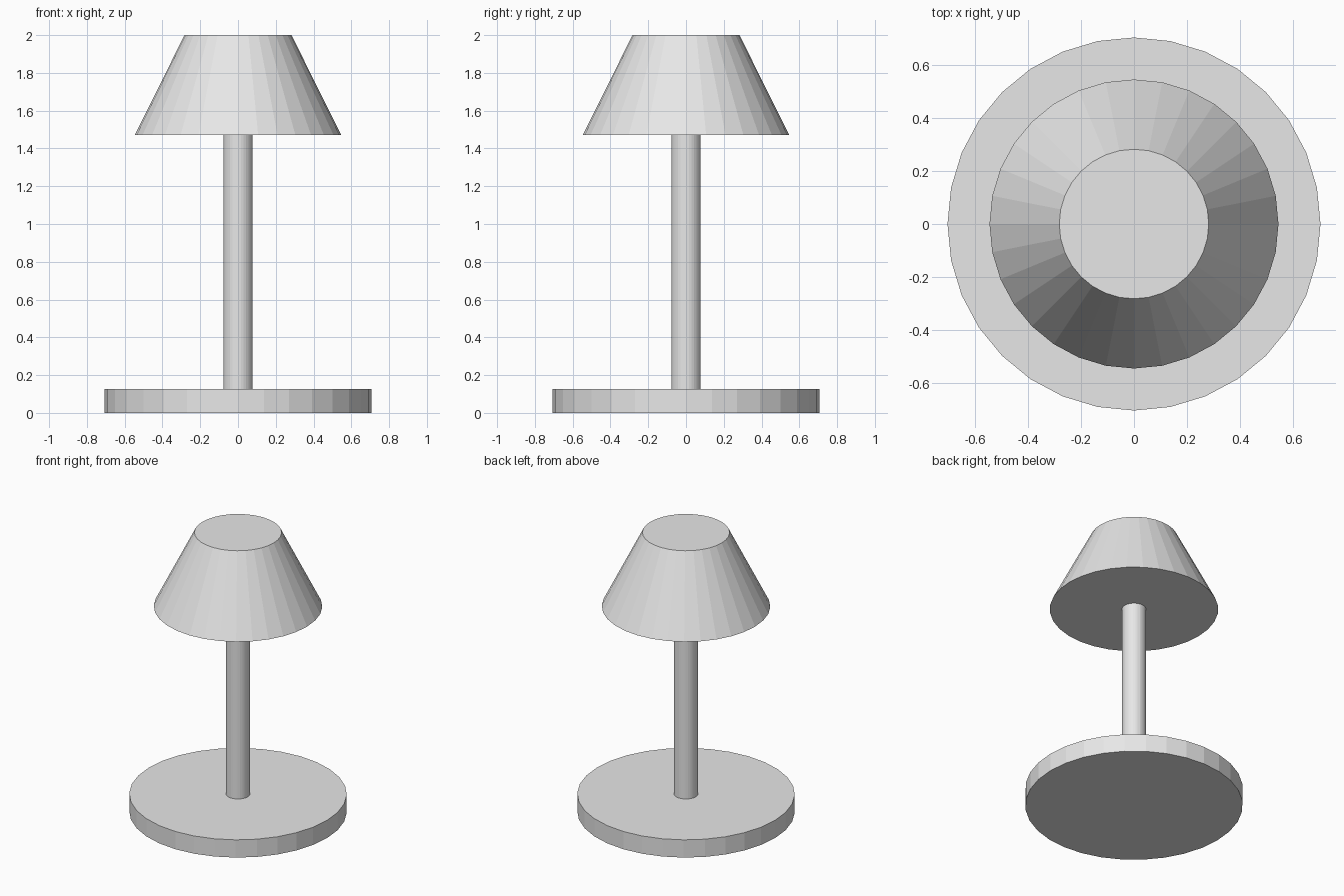
import bpy

if "Cube" in bpy.data.objects:
    bpy.data.objects.remove(bpy.data.objects["Cube"])

# One grey for the whole lamp
grey = bpy.data.materials.new("plain grey")
grey.diffuse_color = (0.8, 0.8, 0.8, 1.0)
grey.use_nodes = True
grey.node_tree.nodes["Principled BSDF"].inputs["Base Color"].default_value = grey.diffuse_color


def frustum(name, r_bottom, r_top, z_bottom, z_top, sides=32):
    """Flat-shaded, capped round part between two heights."""
    bpy.ops.mesh.primitive_cone_add(
        vertices=sides, radius1=r_bottom, radius2=r_top,
        depth=z_top - z_bottom, end_fill_type='NGON',
        location=(0, 0, (z_bottom + z_top) / 2))
    part = bpy.context.object
    part.name = name
    part.data.materials.append(grey)
    return part


# Round foot, thin post and tapered shade
frustum("lamp_base", 0.706, 0.706, 0.0, 0.127)
frustum("lamp_post", 0.078, 0.078, 0.127, 1.471)
frustum("lamp_shade", 0.547, 0.283, 1.471, 2.0)
